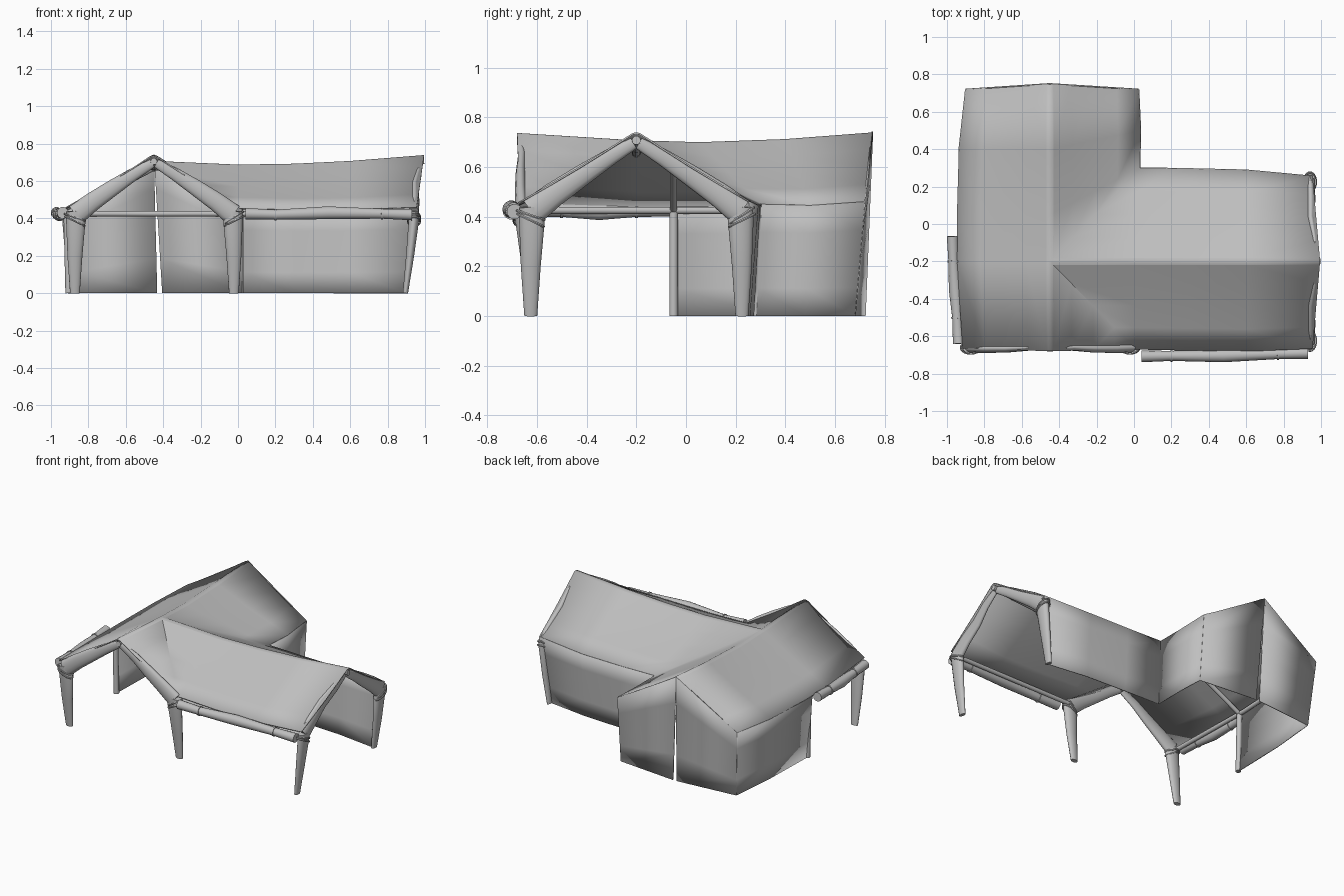
import bpy, bmesh, math
from mathutils import Vector

cube = bpy.data.objects.get("Cube")
if cube:
    bpy.data.objects.remove(cube, do_unlink=True)

canvas = bpy.data.materials.new("canvas_grey")
canvas.use_nodes = True
canvas.diffuse_color = (0.52, 0.52, 0.52, 1)
canvas.node_tree.nodes["Principled BSDF"].inputs["Base Color"].default_value = (0.52, 0.52, 0.52, 1)


def smooth(obj, angle=40):
    bpy.ops.object.select_all(action='DESELECT')
    obj.select_set(True)
    bpy.context.view_layer.objects.active = obj
    bpy.ops.object.shade_smooth_by_angle(angle=math.radians(angle))


def finish(name, bm, angle=40):
    bmesh.ops.recalc_face_normals(bm, faces=bm.faces)
    mesh = bpy.data.meshes.new(name)
    bm.to_mesh(mesh)
    bm.free()
    mesh.materials.append(canvas)
    obj = bpy.data.objects.new(name, mesh)
    bpy.context.collection.objects.link(obj)
    smooth(obj, angle)
    return obj


def sheet(name, panels, steps=4, sag=0.0, round_ridge=False):
    """Cloth lofted between pairs of edge lines, welded and given thickness."""
    bm = bmesh.new()
    for top, bottom in panels:
        grid = []
        for a, b in zip(top, bottom):
            a, b = Vector(a), Vector(b)
            col = []
            for i in range(steps + 1):
                t = i / steps
                p = a.lerp(b, t)
                p.z -= sag * math.sin(math.pi * t)
                col.append(bm.verts.new(p))
            grid.append(col)
        for c, d in zip(grid, grid[1:]):
            for i in range(steps):
                bm.faces.new((c[i], c[i + 1], d[i + 1], d[i]))
    bmesh.ops.remove_doubles(bm, verts=bm.verts, dist=0.0005)
    obj = finish(name, bm)
    if round_ridge:
        bev = obj.modifiers.new("soft_ridge", 'BEVEL')
        bev.width, bev.segments = 0.02, 3
        bev.limit_method, bev.angle_limit = 'ANGLE', math.radians(50)
    sol = obj.modifiers.new("thickness", 'SOLIDIFY')
    sol.thickness, sol.offset = 0.007, 0
    return obj


def tube(name, points, radii, normal=(0, 0, 1), squash=1.0, sides=14):
    """Tapered tube along a path, flattened along the given normal."""
    bm = bmesh.new()
    pts = [Vector(p) for p in points]
    rings = []
    for i, p in enumerate(pts):
        tangent = (pts[min(i + 1, len(pts) - 1)] - pts[max(i - 1, 0)]).normalized()
        u = tangent.cross(Vector(normal)).normalized()
        v = u.cross(tangent).normalized()
        ring = []
        for k in range(sides):
            a = 2 * math.pi * k / sides
            ring.append(bm.verts.new(p + radii[i] * (u * math.cos(a) + v * squash * math.sin(a))))
        rings.append(ring)
    for r, s in zip(rings, rings[1:]):
        for k in range(sides):
            bm.faces.new((r[k], r[k - 1], s[k - 1], s[k]))
    bm.faces.new(rings[0])
    bm.faces.new(rings[-1])
    return finish(name, bm, 50)


# Ridges, eaves and the two valley corners of the crossing roof
ridge_a = [(-0.45, y, z) for y, z in
           ((-0.68, 0.74), (-0.2, 0.71), (0.05, 0.702), (0.4, 0.715), (0.75, 0.742))]
cross = ridge_a[1]
ridge_b = [cross] + [(x, -0.2, z) for x, z in
                     ((0, 0.69), (0.3, 0.695), (0.6, 0.71), (0.995, 0.742))]
eave_left = [(-0.915, -0.665, 0.46), (-0.945, -0.2, 0.44), (-0.945, 0.05, 0.44),
             (-0.935, 0.4, 0.445), (-0.9, 0.72, 0.46)]
back_corner = (0.03, 0.3, 0.45)
front_corner = (0.01, -0.67, 0.455)
eave_right = [back_corner, (0.035, 0.5, 0.445), (0.025, 0.72, 0.46)]
eave_back = [back_corner, (0.3, 0.295, 0.445), (0.6, 0.288, 0.445), (0.955, 0.255, 0.46)]
eave_front = [front_corner, (0.3, -0.675, 0.445), (0.6, -0.68, 0.445), (0.955, -0.665, 0.46)]

sheet("roof", [
    (ridge_a, eave_left),
    (ridge_a[1:], [back_corner] + eave_right),
    (ridge_b, [back_corner] + eave_back),
    (ridge_b, [front_corner] + eave_front),
    (ridge_a[:2], [front_corner, front_corner]),
], sag=0.006, round_ridge=True)

# Hanging walls
sheet("left_wall", [([(-0.94, -0.05, 0.44)] + eave_left[3:],
                     [(-0.905, -0.05, 0), (-0.895, 0.35, 0), (-0.865, 0.68, 0)])])
sheet("right_wall", [(eave_right, [(0.03, 0.28, 0), (0.033, 0.48, 0), (0.025, 0.68, 0)])])
sheet("long_back_wall", [(eave_back, [(0.03, 0.28, 0), (0.3, 0.27, 0),
                                      (0.6, 0.255, 0), (0.9, 0.215, 0)])])
peak = ridge_a[-1]
sheet("back_flap_right", [([eave_left[-1], peak], [(-0.865, 0.68, 0), (-0.432, 0.72, 0)])])
sheet("back_flap_left", [([peak, eave_right[-1]], [(-0.405, 0.72, 0), (0.025, 0.68, 0)])])

# Open gables: gathered flaps, legs and rope ties
gables = {
    "front": (lambda s, d, z: (-0.447 + s, -d, z), (0, 1, 0), 0.665, False),
    "side": (lambda s, d, z: (d, -0.2 + s, z), (1, 0, 0), 0.945, True),
}
for tag, (place, normal, depth, sideways) in gables.items():
    for side in (-1, 1):
        label = tag + ("_gable_low" if side < 0 else "_gable_high")
        top = depth + (0.025 if sideways else 0)
        tube(label + "_flap",
             [place(side * 0.01, top, 0.695), place(side * 0.11, top - 0.005, 0.637),
              place(side * 0.22, depth, 0.565), place(side * 0.33, depth, 0.49),
              place(side * 0.42, depth - 0.005, 0.42)],
             [0.024, 0.034, 0.043, 0.05, 0.057], normal, 0.5)
        tube(label + "_leg",
             [place(side * 0.425, depth - 0.05, 0), place(side * 0.425, depth - 0.025, 0.2),
              place(side * 0.42, depth - 0.005, 0.39), place(side * 0.425, depth, 0.44)],
             [0.026, 0.04, 0.052, 0.045], normal, 0.55)
        for j, z in enumerate((0.385, 0.405)):
            tilt = 0.45 * side + 0.12 * j
            bpy.ops.mesh.primitive_torus_add(
                location=place(side * 0.425, depth - 0.004, z),
                rotation=(tilt, 0, 0) if sideways else (0, -tilt, 0),
                major_radius=0.057, minor_radius=0.006,
                major_segments=20, minor_segments=6)
            tie = bpy.context.object
            tie.name = f"{label}_tie_{j + 1}"
            tie.scale = (0.6, 1, 1) if sideways else (1, 0.6, 1)
            tie.data.materials.append(canvas)
            smooth(tie)

# Rolled-up curtains with their bands
rolls = {
    "front_roll": [(0.04, -0.708, 0.425), (0.2, -0.705, 0.42), (0.48, -0.704, 0.43),
                   (0.77, -0.695, 0.425), (0.93, -0.69, 0.42)],
    "left_roll": [(-0.97, -0.065, 0.43), (-0.965, -0.2, 0.425), (-0.955, -0.35, 0.42),
                  (-0.945, -0.5, 0.425), (-0.937, -0.64, 0.43)],
}
for name, path in rolls.items():
    tube(name, path, [0.031, 0.027, 0.035, 0.027, 0.031])
    for i in (1, 3):
        p = Vector(path[i])
        along = (Vector(path[i + 1]) - Vector(path[i - 1])).normalized() * 0.005
        tube(f"{name}_band_{i}", [p - along, p + along], [0.032, 0.032])


# Inner frame of poles
def pole(name, points, radius=0.015):
    normal = (0, 1, 0) if abs(points[0][2] - points[-1][2]) > 0.1 else (0, 0, 1)
    tube(name, points, [radius] * len(points), normal, sides=10)


def lowered(line, drop):
    return [(x, y, z - drop) for x, y, z in line]


pole("long_ridge_pole", lowered(ridge_a, 0.035), 0.018)
pole("cross_ridge_pole", lowered(ridge_b, 0.035), 0.018)
pole("left_eave_pole", [(-0.9, -0.65, 0.425), (-0.915, 0, 0.425), (-0.88, 0.69, 0.425)])
pole("back_eave_pole", [(-0.88, 0.69, 0.425), (0.01, 0.69, 0.425)])
pole("right_eave_pole", [(0.01, 0.28, 0.425), (0.01, 0.69, 0.425)])
pole("long_back_eave_pole", [(0.01, 0.275, 0.425), (0.6, 0.268, 0.425), (0.93, 0.235, 0.425)])
pole("front_eave_pole", [(0.0, -0.645, 0.425), (0.93, -0.64, 0.425)])
pole("side_post", [(-0.905, -0.05, 0), (-0.915, -0.05, 0.435)], 0.018)
pole("side_rafter", [(-0.915, -0.05, 0.425), (-0.45, -0.05, 0.67)])
